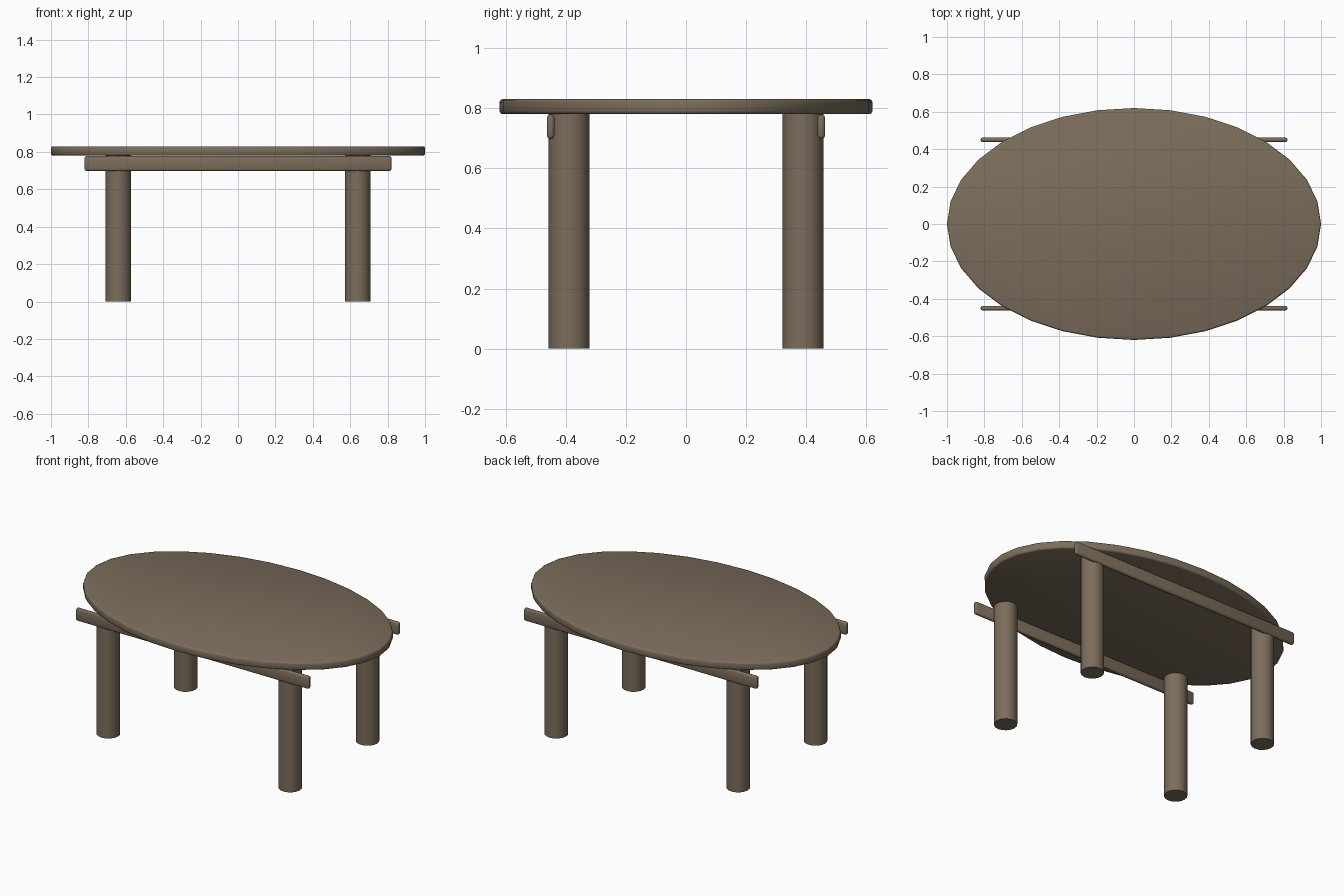
import bpy, math

if "Cube" in bpy.data.objects:
    bpy.data.objects.remove(bpy.data.objects["Cube"])

wood = bpy.data.materials.new("brown wood")
wood.diffuse_color = (0.20, 0.153, 0.105, 1)
wood.use_nodes = True
wood.node_tree.nodes["Principled BSDF"].inputs["Base Color"].default_value = wood.diffuse_color


def finish(name, scale, bevel=0.0, smooth=True, angle=None):
    """Name, scale, colour, round and shade the active object."""
    ob = bpy.context.object
    ob.name = name
    ob.scale = scale
    bpy.ops.object.transform_apply(location=False, rotation=False, scale=True)
    ob.data.materials.append(wood)
    if bevel:
        mod = ob.modifiers.new("rounded edges", 'BEVEL')
        mod.width = bevel
        mod.segments = 2
        mod.limit_method = 'ANGLE'
        mod.angle_limit = math.radians(40)
        bpy.ops.object.modifier_apply(modifier=mod.name)
    if angle:
        bpy.ops.object.shade_smooth_by_angle(angle=math.radians(angle))
    elif smooth:
        bpy.ops.object.shade_smooth()
    return ob


# Oval table top
bpy.ops.mesh.primitive_cylinder_add(vertices=32, radius=1, depth=0.05,
                                    location=(0, 0, 0.805),
                                    rotation=(0, 0, 0))
finish("table_top", (1, 0.62, 1), bevel=0.01)

for sy, side in ((-1, "front"), (1, "back")):
    # Long side rails
    bpy.ops.mesh.primitive_cube_add(size=1, location=(0, sy * 0.45, 0.738))
    finish(side + "_rail", (1.64, 0.025, 0.08), bevel=0.01)
    # Round legs
    for sx, end in ((-1, "left"), (1, "right")):
        bpy.ops.mesh.primitive_cylinder_add(vertices=16, radius=0.068, depth=0.78,
                                            location=(sx * 0.64, sy * 0.389, 0.39))
        finish(f"{side}_{end}_leg", (1, 1, 1), angle=30)
